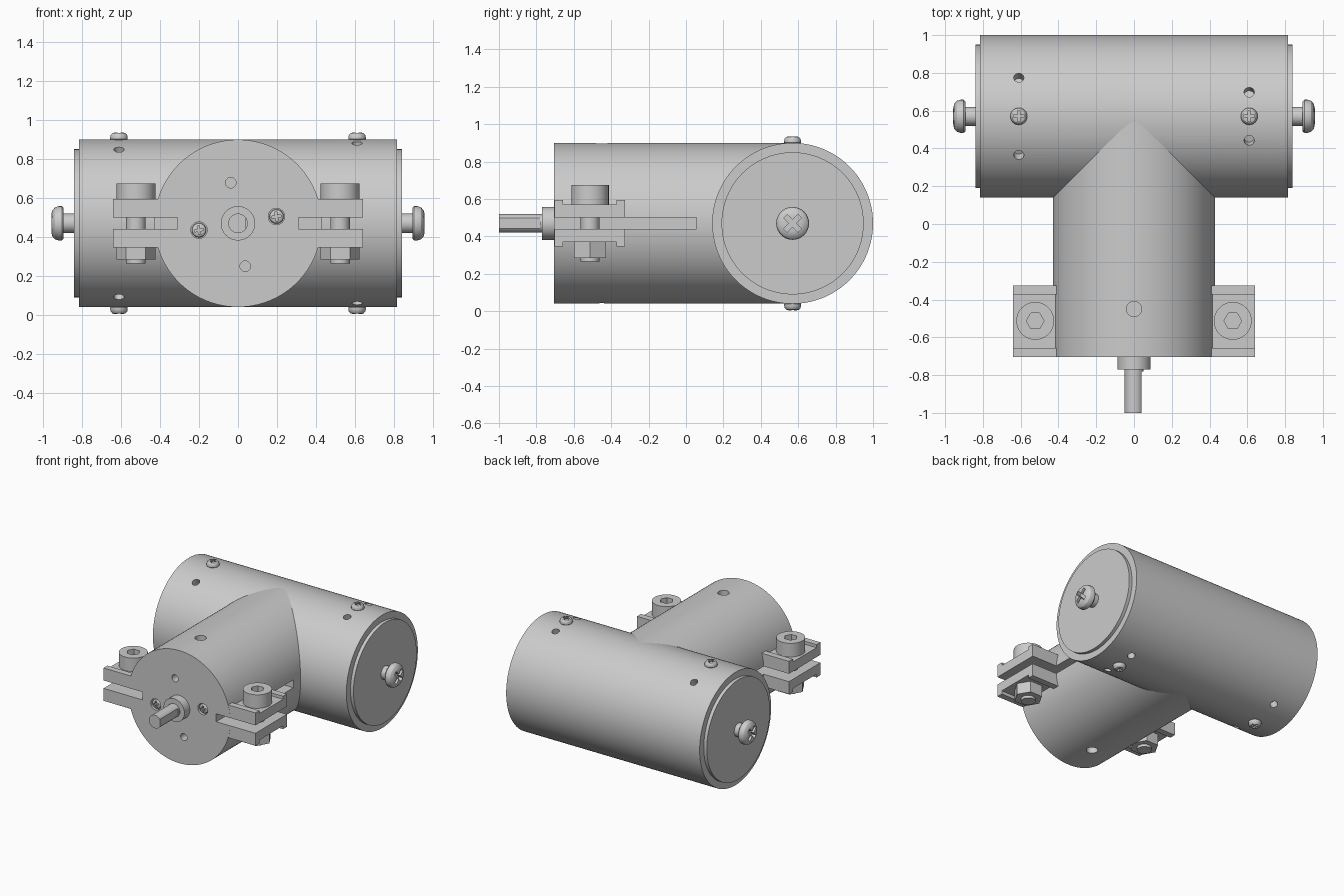
import bpy, bmesh, math
from mathutils import Vector, Matrix

cube = bpy.data.objects.get("Cube")
if cube:
    bpy.data.objects.remove(cube, do_unlink=True)

metal = bpy.data.materials.new("grey metal")
metal.use_nodes = True
GREY = (0.6, 0.6, 0.6, 1)
metal.diffuse_color = GREY
metal.node_tree.nodes["Principled BSDF"].inputs["Base Color"].default_value = GREY

Z = 0.47       # height of both tube axes
R = 0.43       # tube radius
TY = 0.57      # y of the cross tube axis


def place(loc, direction, twist=0):
    """Matrix that turns local +z to the direction and moves to loc."""
    turn = Vector(direction).to_track_quat('Z', 'Y').to_matrix().to_4x4()
    return Matrix.Translation(loc) @ turn @ Matrix.Rotation(math.radians(twist), 4, 'Z')


def make(name, bm, matrix):
    bmesh.ops.transform(bm, matrix=matrix, verts=bm.verts)
    bmesh.ops.recalc_face_normals(bm, faces=bm.faces)
    mesh = bpy.data.meshes.new(name)
    bm.to_mesh(mesh)
    bm.free()
    mesh.materials.append(metal)
    obj = bpy.data.objects.new(name, mesh)
    bpy.context.collection.objects.link(obj)
    return obj


def rod(name, r, start, direction, length, sides=32, twist=0):
    bm = bmesh.new()
    bmesh.ops.create_cone(bm, cap_ends=True, segments=sides, radius1=r, radius2=r, depth=length,
                          matrix=Matrix.Translation((0, 0, length / 2)))
    return make(name, bm, place(start, direction, twist))


def box(name, low, high, matrix=Matrix()):
    low, high = Vector(low), Vector(high)
    bm = bmesh.new()
    bmesh.ops.create_cube(bm, size=1)
    bmesh.ops.scale(bm, vec=high - low, verts=bm.verts)
    bmesh.ops.translate(bm, vec=(low + high) / 2, verts=bm.verts)
    return make(name, bm, matrix)


def cut(target, cutters):
    bpy.context.view_layer.objects.active = target
    for c in cutters:
        c.hide_render = True
        mod = target.modifiers.new("cut", 'BOOLEAN')
        mod.operation, mod.solver, mod.object = 'DIFFERENCE', 'EXACT', c
        bpy.ops.object.modifier_apply(modifier=mod.name)
        bpy.data.objects.remove(c, do_unlink=True)


def pan_screw(name, loc, direction, r, h, twist=0):
    """Rounded screw head with a cross recess."""
    profile = [(0, 0), (.9, 0), (1, .15), (1, .4), (.93, .7), (.75, .92), (.5, 1), (0, 1)]
    bm = bmesh.new()
    vs = [bm.verts.new((a * r, 0, b * h)) for a, b in profile]
    es = [bm.edges.new(pair) for pair in zip(vs, vs[1:])]
    bmesh.ops.spin(bm, geom=vs + es, cent=(0, 0, 0), axis=(0, 0, 1),
                   angle=math.tau, steps=32, use_duplicate=False)
    bmesh.ops.remove_doubles(bm, verts=bm.verts, dist=1e-5)
    m = place(loc, direction, twist)
    head = make(name, bm, m)
    a, b = r * .62, r * .15
    cut(head, [box("recess_cutter", (-x, -y, h * .5), (x, y, h * 2), m)
               for x, y in ((a, b), (b, a))])


# Cross tube with radial pin holes
tube = rod("cross_tube", R, (-.815, TY, Z), (1, 0, 0), 1.63, 128)
holes = []
for x, dy in ((-.61, .205), (.61, .128)):
    for sy in (-1, 1):
        for sz in (-1, 1):
            d = Vector((0, sy * dy, sz * math.sqrt(R * R - dy * dy))).normalized()
            holes.append(rod("hole_cutter", .027, Vector((x, TY, Z)) + d * (R - .06), d, .1, 24))
cut(tube, holes)

# Stem with clamp slots, pin holes and face holes
stem = rod("stem_tube", R - .001, (0, -.705, Z), (0, 1, 0), 1.255, 128)
cutters = [rod("hole_cutter", .04, (0, -.45, Z + s * (R - .06)), (0, 0, s), .1, 24) for s in (-1, 1)]
cutters += [rod("hole_cutter", .027, (x, -.645, z), (0, -1, 0), .1, 24)
            for x, z in ((-.037, .678), (.037, .25))]
face_screws = ((-.2, .435), (.197, .505))
cutters += [rod("hole_cutter", .042, (x, -.68, z), (0, -1, 0), .1, 24) for x, z in face_screws]
for s in (-1, 1):
    cutters.append(box("slot_cutter", (min(s * .31, s * .7), -.8, .44), (max(s * .31, s * .7), .055, .5)))
cut(stem, cutters)
for x, z in face_screws:
    pan_screw("face_screw", (x, -.679, z), (0, -1, 0), .037, .022, 10)

# Drive shaft with a flat, and its collar
rod("shaft_collar", .088, (0, -.69, Z), (0, -1, 0), .08, 48)
shaft = rod("drive_shaft", .05, (0, -.7, Z), (0, -1, 0), .3)
cut(shaft, [box("flat_cutter", (.041, -1.1, Z - .1), (.1, -.78, Z + .1))])

for s, side in ((1, "left"), (-1, "right")):
    # End cap and axle screw
    rod(side + "_end_cap", .38, (s * .8, TY, Z), (s, 0, 0), .04, 96)
    rod(side + "_axle_shank", .05, (s * .83, TY, Z), (s, 0, 0), .08)
    pan_screw(side + "_axle_screw", (s * .893, TY, Z), (s, 0, 0), .088, .064, 45)

    # Tube fixing screws, above and below
    for up in (-1, 1):
        pan_screw(side + "_tube_screw", (s * .61, TY, Z + up * (R - .005)), (0, 0, up), .045, .04)

    # Clamp ears, each with a channel between two lips
    x0, x1 = sorted((s * .345, s * .64))
    for name, z0, z1, c0, c1 in (("upper", .5, .595, .572, .7), ("lower", .345, .44, .2, .37)):
        ear = box(f"{side}_{name}_ear", (x0, -.704, z0), (x1, -.325, z1))
        cut(ear, [box("channel_cutter", (x0 - .1, -.657, c0), (x1 + .1, -.372, c1))])

    # Clamp bolt with hex socket, and nut
    bx, by = s * .523, -.513
    head = rod(side + "_bolt_head", .1, (bx, by, .56), (0, 0, 1), .115, 48)
    cut(head, [rod("socket_cutter", .047, (bx, by, .62), (0, 0, 1), .1, 6, 30)])
    rod(side + "_bolt_shank", .05, (bx, by, .265), (0, 0, 1), .32)
    rod(side + "_nut", .1, (bx, by, .285), (0, 0, 1), .1, 6, 30)

# Smooth round walls, crisp edges
bpy.ops.object.select_all(action='DESELECT')
for obj in bpy.context.collection.objects:
    if obj.type == 'MESH' and metal.name in obj.data.materials:
        obj.select_set(True)
        bpy.context.view_layer.objects.active = obj
bpy.ops.object.shade_smooth_by_angle(angle=math.radians(30))
